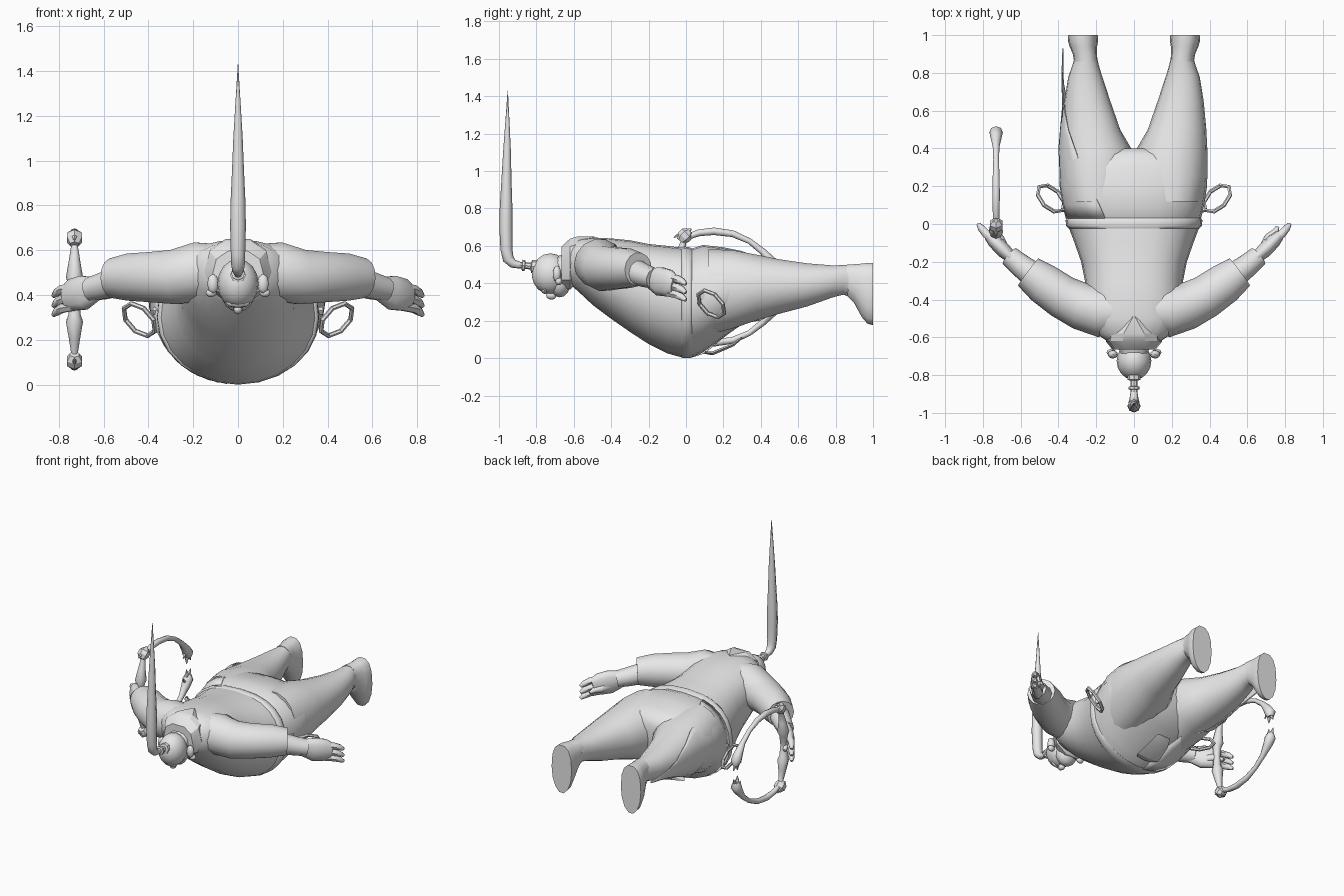
import bpy, bmesh, math
from mathutils import Vector, Matrix

grey = bpy.data.materials.new("plain_grey")
grey.diffuse_color = (0.8, 0.8, 0.8, 1)


def loft(name, rings, closed=True, caps=True, smooth=60):
    """Skin a list of vertex rings."""
    bm = bmesh.new()
    rows = [[bm.verts.new(p) for p in r] for r in rings]
    n = len(rows[0])
    for a, b in zip(rows, rows[1:]):
        for i in range(n if closed else n - 1):
            j = (i + 1) % n
            bm.faces.new((a[i], a[j], b[j], b[i]))
    if closed and caps:
        bm.faces.new(rows[0][::-1])
        bm.faces.new(rows[-1])
    bmesh.ops.recalc_face_normals(bm, faces=bm.faces)
    me = bpy.data.meshes.new(name)
    bm.to_mesh(me)
    bm.free()
    me.materials.append(grey)
    ob = bpy.data.objects.new(name, me)
    bpy.context.collection.objects.link(ob)
    bpy.ops.object.select_all(action='DESELECT')
    ob.select_set(True)
    bpy.context.view_layer.objects.active = ob
    bpy.ops.object.shade_smooth_by_angle(angle=math.radians(smooth))
    return ob


def slice_y(y, cx, rx, zb, zt, n=20, a0=0.0, a1=2 * math.pi, full=True, p=0.8):
    """Cross-section facing y, fuller on its upper half."""
    cz, rz, out = (zb + zt) / 2, (zt - zb) / 2, []
    for i in range(n):
        a = a0 + (a1 - a0) * i / (n if full else n - 1)
        c, s = math.cos(a), math.sin(a)
        e = p if s > 0 else 1
        out.append((cx + rx * math.copysign(abs(c) ** e, c), y,
                    cz + rz * math.copysign(abs(s) ** e, s)))
    return out


def body(name, rows, n=20, p=0.8, **kw):
    return loft(name, [slice_y(*r, n=n, p=p) for r in rows], **kw)


def tube(name, pts, n=8, flat=1.0, closed=False, smooth=60):
    """Round tube through (x, y, z, radius) points."""
    P = [Vector(q[:3]) for q in pts]
    rings = []
    up = Vector((0, 0, 1))
    for i, q in enumerate(pts):
        t = (P[min(i + 1, len(P) - 1)] - P[max(i - 1, 0)]).normalized()
        ref = up if abs(t.z) < 0.9 else Vector((0, 1, 0))
        if abs(P[-1].x - P[0].x) < 1e-4:
            ref = Vector((1, 0, 0))
        u = t.cross(ref).normalized()
        v = u.cross(t)
        rings.append([P[i] + q[3] * (u * math.cos(k * 2 * math.pi / n) * flat
                                     + v * math.sin(k * 2 * math.pi / n)) for k in range(n)])
    return loft(name, rings, smooth=smooth)


def ball(name, c, r, seg=16):
    rows = []
    for i in range(9):
        a = math.pi * (0.04 + 0.92 * i / 8)
        k = math.sin(a)
        rows.append((c[1] - r[1] * math.cos(a), c[0], r[0] * k, c[2] - r[2] * k, c[2] + r[2] * k))
    return body(name, rows, n=seg, p=1)


# torso with hanging belly
body("torso", [(-.65, 0, .10, .42, .58), (-.58, 0, .20, .36, .635), (-.5, 0, .25, .285, .645),
               (-.4, 0, .255, .21, .64), (-.3, 0, .26, .14, .63), (-.2, 0, .28, .075, .61),
               (-.1, 0, .315, .025, .60), (-.02, 0, .345, .003, .59)], n=24)
body("waist_sash", [(-.025, 0, .345, .003, .59), (-.01, 0, .36, 0, .597), (.02, 0, .362, 0, .592),
                    (.035, 0, .352, .005, .585)], n=24)
body("hips", [(.03, 0, .355, .005, .585), (.09, 0, .37, .03, .605), (.2, 0, .387, .11, .592),
              (.3, 0, .385, .18, .572), (.37, 0, .25, .25, .545), (.40, 0, .1, .33, .50)], n=24)

# head, face and collar
body("neck", [(-.7, 0, .07, .39, .54), (-.58, 0, .10, .40, .58)], n=12)
ball("head", (0, -.725, .45), (.092, .1, .11))
ball("jaw", (0, -.675, .41), (.075, .06, .085))
ball("nose", (0, -.72, .335), (.02, .028, .022), 8)
ball("brow", (0, -.755, .365), (.055, .02, .022), 8)
body("collar", [(-.665, 0, .115, .37, .60), (-.62, 0, .15, .36, .645), (-.58, 0, .14, .40, .655),
                (-.49, 0, .01, .60, .652)], n=10, smooth=30)
tube("hair_tie", [(0, -.8, .49, .035), (0, -.825, .49, .035), (0, -.83, .492, .018), (0, -.86, .495, .018),
                  (0, -.862, .495, .03), (0, -.875, .496, .03), (0, -.878, .496, .018),
                  (0, -.91, .5, .018)], n=8, smooth=30)
tube("ponytail", [(0, -.89, .497, .018), (0, -.925, .505, .024), (0, -.95, .53, .03), (0, -.96, .58, .032),
                  (0, -.963, .7, .035), (0, -.962, .8, .034), (0, -.96, .95, .027),
                  (0, -.957, 1.1, .021), (0, -.955, 1.25, .012), (0, -.953, 1.43, .001)], n=8)

for s, side in ((1, "right"), (-1, "left")):
    def m(pts):
        return [(s * q[0],) + tuple(q[1:]) for q in pts]
    # ears
    ball(side + "_ear", (s * .112, -.69, .45), (.026, .022, .045), 8)
    ball(side + "_earring", (s * .12, -.68, .41), (.025, .018, .02), 8)
    # sleeve, forearm and hand
    tube(side + "_sleeve", m([(.06, -.47, .52, .11), (.17, -.465, .505, .135), (.28, -.435, .48, .125),
                              (.38, -.385, .48, .115), (.48, -.315, .48, .108), (.56, -.255, .475, .09)]), n=14)
    tube(side + "_forearm", m([(.52, -.28, .465, .07), (.6, -.22, .44, .062), (.66, -.17, .425, .055)]), n=10)
    tube(side + "_palm", m([(.63, -.195, .43, .055), (.69, -.14, .41, .08), (.74, -.09, .40, .075),
                            (.77, -.06, .39, .055)]), n=10, flat=.5)
    for k, dz in enumerate((.045, .0, -.04)):
        tube(f"{side}_finger_{k}", m([(.73, -.1, .39 + dz, .022), (.785, -.05, .38 + dz, .022),
                                      (.81, -.02, .365 + dz, .019), (.825, 0, .35 + dz, .01)]), n=6)
    tube(side + "_thumb", m([(.68, -.14, .39, .025), (.715, -.07, .38, .024), (.75, -.04, .37, .018),
                             (.76, -.015, .36, .01)]), n=6)
    # leg and shoe with a flat sole
    body(side + "_leg", [(.12, s * .19, .175, .12, .585), (.25, s * .2, .19, .155, .58),
                         (.38, s * .196, .193, .2, .555), (.5, s * .228, .155, .235, .53),
                         (.65, s * .247, .122, .275, .508), (.78, s * .258, .09, .322, .497),
                         (.84, s * .256, .07, .338, .498), (.88, s * .255, .06, .325, .5)], n=18, p=.9)
    body(side + "_shoe", [(.86, s * .255, .062, .333, .502), (.9, s * .26, .064, .29, .504),
                          (.94, s * .268, .073, .215, .508), (.97, s * .27, .08, .18, .512),
                          (1.0, s * .27, .078, .172, .512)], n=14, smooth=50)
    # octagonal hip ring
    nrm = Vector((-s, 1, 1)).normalized()
    u = nrm.orthogonal().normalized()
    v = nrm.cross(u)
    c = Vector((s * .44, .135, .29))
    rows = []
    for i in range(9):
        a = i * math.pi / 4
        d = u * math.cos(a) + v * math.sin(a)
        rows.append([c + d * (.088 + .011 * math.cos(k * math.pi / 3)) + nrm * .011 * math.sin(k * math.pi / 3)
                     for k in range(6)])
    loft(side + "_hip_ring", rows, caps=False, smooth=20)
    tube(side + "_ring_clip", m([(.33, .07, .33, .02), (.375, .085, .33, .02)]), n=6, smooth=20)

# side drape over the left hip, tapering to a point near the ankle
rows = []
for y, cx, rx, zb, zt, a0, a1 in [(.03, 0, .362, 0, .592, 110, 262), (.1, 0, .378, .022, .612, 114, 262),
                                  (.2, 0, .394, .10, .6, 121, 255), (.3, 0, .396, .165, .58, 130, 245),
                                  (.4, -.2, .2, .19, .56, 120, 250), (.5, -.22, .172, .22, .54, 135, 230),
                                  (.64, -.243, .137, .26, .52, 165, 215), (.75, -.255, .13, .28, .51, 175, 200),
                                  (.93, -.26, .12, .3, .5, 180, 186)]:
    rows.append(slice_y(y, cx, rx, zb, zt, 12, math.radians(a0), math.radians(a1), False))
drape = loft("hip_drape", rows, closed=False)
mod = drape.modifiers.new("thickness", 'SOLIDIFY')
mod.thickness = .006

# front sash tab under the belly
tube("front_tab", [(0, .1, .03, .06), (0, .14, .025, .085), (0, .25, .07, .07), (0, .3, .11, .05)],
     n=4, flat=.12, smooth=20)

# crescent weapon: spindle grip, two hooked horns mirrored about the hand
X, Z = -.73, .38
for t, part in ((1, "upper"), (-1, "lower")):
    def arc(pts):
        return [(X, y, Z + t * z, r) for y, z, r in pts]
    tube(part + "_grip", arc([(-.045, -.01, .02), (-.045, .07, .028), (-.04, .1, .038), (-.03, .17, .026),
                              (-.015, .24, .015), (0, .27, .02)]), n=8)
    tube(part + "_knob", arc([(-.03, .245, .022), (-.015, .265, .038), (.005, .285, .038),
                              (.02, .30, .02)]), n=6, smooth=20)
    tube(part + "_horn", arc([(0, .265, .016), (.07, .29, .018), (.15, .298, .02), (.25, .285, .018),
                              (.34, .245, .015), (.41, .19, .018), (.46, .13, .03), (.485, .09, .036),
                              (.49, .06, .02)]), n=8)
    for k, (y, z) in enumerate([(.515, .03), (.47, .02), (.43, .07)]):
        tube(f"{part}_claw_{k}", arc([(.475, .09, .02), ((y + .475) / 2, z + .035, .014), (y, z, .002)]), n=5)
    for k, (y, z) in enumerate([(-.065, .29), (.03, .335)]):
        tube(f"{part}_spike_{k}", arc([(.0, .275, .016), (y * .5, (z + .275) / 2, .013), (y, z - .025, .003)]), n=5)
